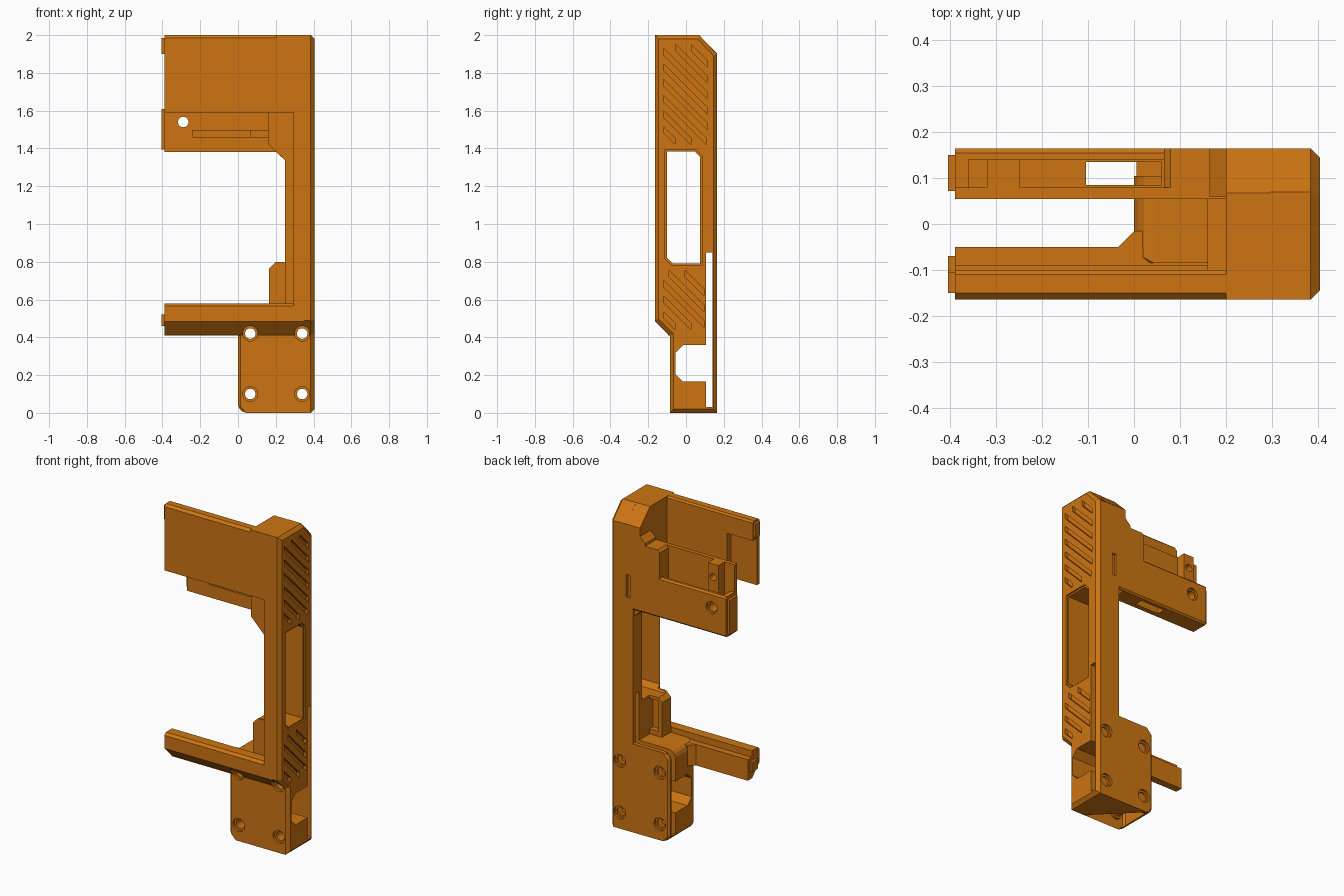
import bpy, bmesh, math

if "Cube" in bpy.data.objects:
    bpy.data.objects.remove(bpy.data.objects["Cube"])

orange = bpy.data.materials.new("orange plastic")
orange.diffuse_color = (0.61, 0.178, 0.006, 1)
orange.use_nodes = True
orange.node_tree.nodes["Principled BSDF"].inputs["Base Color"].default_value = orange.diffuse_color
parts, cutters = [], []


def rect(a0, a1, b0, b1, ll=0, lr=0, ur=0, ul=0):
    """Rectangle outline whose four corners may be chamfered."""
    pts = []
    for a, b, c, sa, sb in ((a0, b0, ll, 1, 1), (a1, b0, lr, -1, 1), (a1, b1, ur, -1, -1), (a0, b1, ul, 1, -1)):
        if c:
            ends = [(a, b + sb * c), (a + sa * c, b)]
            pts += ends if sa == sb else ends[::-1]
        else:
            pts.append((a, b))
    return pts


def prism(group, name, axis, pts, lo, hi, width=0, rule=None):
    """Extrude an outline along an axis, bevelling the edges that meet the rule."""
    def place(a, b, t):
        return {'x': (t, a, b), 'y': (a, t, b), 'z': (a, b, t)}[axis]
    bm = bmesh.new()
    ends = [[bm.verts.new(place(a, b, t)) for a, b in pts] for t in (lo, hi)]
    for e in ends:
        bm.faces.new(e)
    for i in range(len(pts)):
        j = (i + 1) % len(pts)
        bm.faces.new((ends[0][i], ends[0][j], ends[1][j], ends[1][i]))
    bmesh.ops.recalc_face_normals(bm, faces=bm.faces)
    if width:
        edges = [e for e in bm.edges if all(rule(v.co) for v in e.verts)]
        bmesh.ops.bevel(bm, geom=edges, offset=width, segments=1, affect='EDGES')
        bmesh.ops.recalc_face_normals(bm, faces=bm.faces)
    me = bpy.data.meshes.new(name)
    bm.to_mesh(me)
    bm.free()
    me.materials.append(orange)
    ob = bpy.data.objects.new(name, me)
    bpy.context.collection.objects.link(ob)
    group.append(ob)
    return ob


def box(group, name, x, y, z):
    return prism(group, name, 'x', rect(*y, *z), *x)


def disc(name, x, z, r, y0, y1, n=24):
    ring = [(x + r * math.cos(math.tau * i / n), z + r * math.sin(math.tau * i / n)) for i in range(n)]
    prism(cutters, name, 'y', ring, y0, y1)


# Column with chamfered outer rim
side = [(-.165, .49), (-.165, 2), (.07, 2), (.165, 1.9), (.165, 0), (-.085, 0), (-.085, .41)]
column = prism([], "bracket_body", 'x', side, .295, .405, .02, lambda v: v.x > .4)
box(parts, "rear_column", (.25, .35), (-.1, .165), (.5, 1.45))

# Head block at the top and its lower shoulder
prism(parts, "head", 'x', rect(-.165, .165, 1.59, 2, ur=.097), .2, .35)
prism(parts, "head_shoulder", 'y', rect(.16, .32, 1.335, 1.7, ll=.09), -.1, .15)

# Front plate with a thicker section and a top rail
box(parts, "front_plate", (-.39, .32), (-.165, -.14), (1.59, 1.98))
box(parts, "plate_thick_part", (-.21, .31), (-.165, -.1), (1.59, 1.95))
prism(parts, "plate_rail", 'x', rect(-.165, -.1, 1.88, 2, ul=.015, ur=.01), -.39, .33)

# Lower bar with a stepped top and sloped underside
prism(parts, "lower_bar", 'x', rect(-.165, -.09, .41, .58, ll=.0749, ul=.015), -.39, .35)
box(parts, "bar_step", (-.39, .35), (-.095, -.05), (.41, .54))
prism(parts, "bar_gusset", 'z', rect(-.035, .06, -.06, -.015, ul=.036), .411, .539)

# Foot
prism(parts, "foot", 'y', rect(0, .36, 0, .55, ll=.03, ul=.03), -.085, .165, .012, lambda v: v.x < .04)
prism(parts, "foot_shoulder", 'y', rect(.25, .36, .5, .62, ul=.06), -.08, .165)
prism(parts, "lower_tab", 'y', rect(.165, .32, .5, .8, ul=.035), -.09, 0)

# Back arm with inner wall, step, screw tab and ledge
prism(parts, "back_arm", 'x', rect(.055, .165, 1.38, 1.63, lr=.01, ur=.01), -.39, .27)
box(parts, "arm_inner_wall", (-.39, .25), (.055, .08), (1.5, 1.8))
prism(parts, "arm_step", 'y', rect(.065, .25, 1.5, 1.8, ul=.015), .055, .165)
prism(parts, "arm_step_slope", 'y', rect(.165, .25, 1.7, 1.86, ul=.045), .06, .165)
box(parts, "screw_tab", (-.32, -.25), (.06, .14), (1.5, 1.8))
box(parts, "arm_ledge", (-.24, .18), (0, .07), (1.46, 1.495))

# Small locating pegs on the left ends
box(parts, "plate_peg", (-.405, -.37), (-.15, -.105), (1.9, 1.985))
box(parts, "bar_peg", (-.405, -.37), (-.13, -.07), (.46, .52))
box(parts, "arm_peg", (-.405, -.37), (.072, .15), (1.395, 1.61))

# Window through the column, with a chamfered lip
prism(cutters, "window", 'x', rect(-.1, .075, .79, 1.385, ll=.03, ur=.03), .1, .5)
prism(cutters, "window_lip", 'x', rect(-.11, .085, .78, 1.395, ll=.035, ur=.035), .395, .5)

# Thin slot behind the foot and the channel through it
box(cutters, "slot", (-.5, .5), (.105, .14), (.03, .85))
prism(cutters, "channel", 'x', rect(-.055, .12, .165, .36, ll=.04, ul=.04), -.5, .5)
box(cutters, "tab_recess", (.19, .25), (-.035, .05), (.58, .77))

# Pockets and screw holes in the back arm
box(cutters, "arm_pocket", (-.25, .065), (.08, .14), (1.45, 1.9))
box(cutters, "pocket_hole", (-.105, .06), (.085, .135), (1.3, 1.5))
box(cutters, "end_pocket", (-.36, -.32), (.08, .14), (1.55, 1.9))
disc("arm_screw", -.29, 1.54, .028, 0, .3)
disc("arm_countersink", -.29, 1.54, .038, .15, .3)
disc("tab_screw", -.285, 1.72, .022, 0, .3)

# Screw holes of the foot
for x in (.065, .34):
    for z in (.1, .42):
        disc("screw", x, z, .028, -.3, .3)
        disc("sink_front", x, z, .04, -.3, -.07)
        disc("sink_back", x, z, .04, .152, .3)


# Diagonal grip grooves on the outer face
def grooves(a, b, z0, z1, step=.083, h=.017):
    c = z0 + a + .08
    while c < z1 + b - .02:
        s, e = max(a, c - z1 + h), min(b, c - z0 - h)
        if e - s > .02:
            band = [(s, c - s - h), (s, c - s + h), (e, c - e + h), (e, c - e - h)]
            prism(cutters, "groove", 'x', band, .385, .5)
        c += step


grooves(-.12, .115, 1.42, 1.95)
grooves(-.12, .095, .44, .755)

# Fuse the parts, then cut the openings
for op, group in (('UNION', parts), ('DIFFERENCE', cutters)):
    for ob in group:
        m = column.modifiers.new(ob.name, 'BOOLEAN')
        m.operation, m.object, m.solver = op, ob, 'EXACT'
        ob.hide_render = True
deps = bpy.context.evaluated_depsgraph_get()
final = bpy.data.meshes.new_from_object(column.evaluated_get(deps))
column.modifiers.clear()
column.data = final
for ob in parts + cutters:
    bpy.data.objects.remove(ob)
final.materials.clear()
final.materials.append(orange)
for p in final.polygons:
    p.material_index = 0
